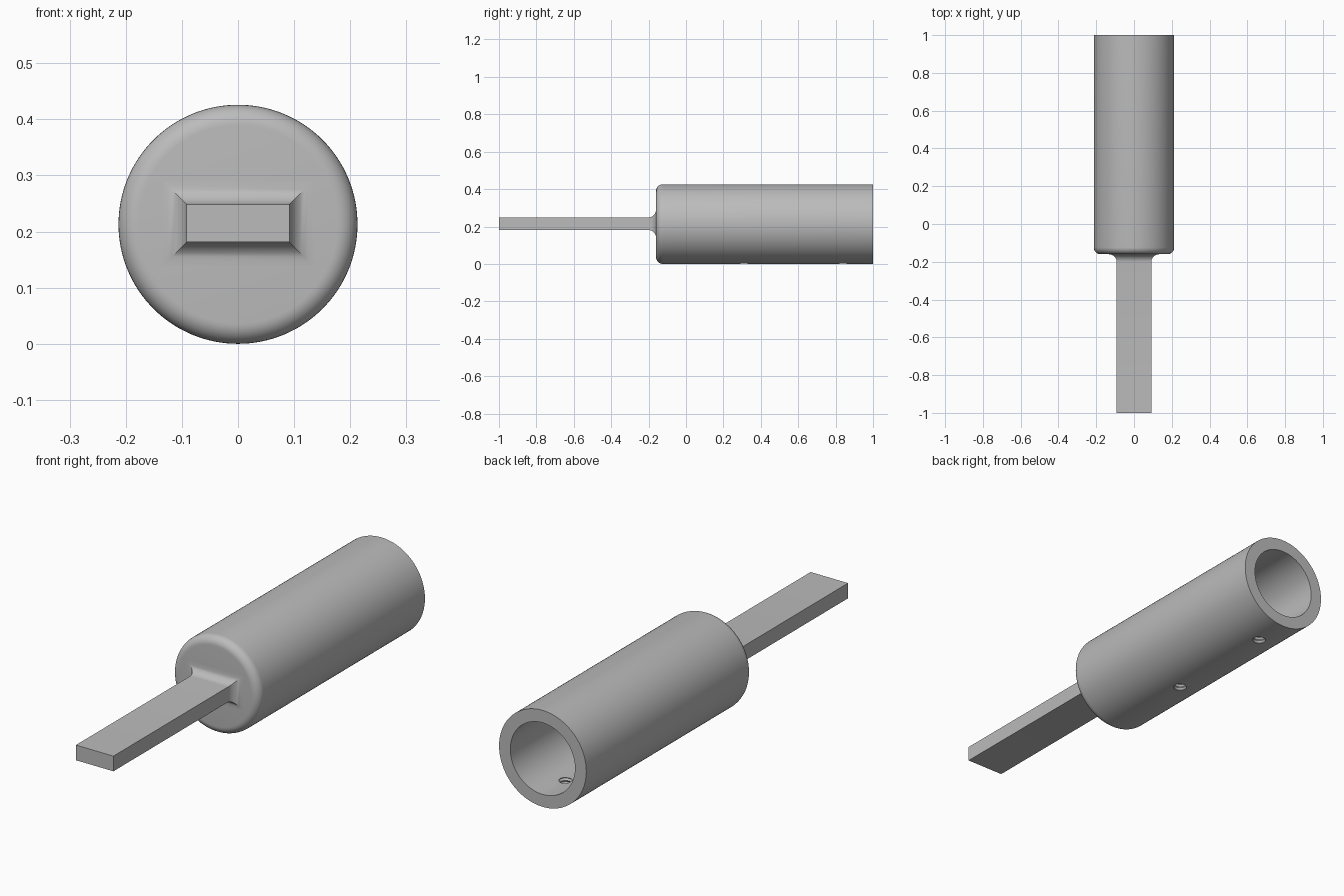
import bpy, bmesh, math
from mathutils import Vector, Matrix

cube = bpy.data.objects.get("Cube")
if cube:
    bpy.data.objects.remove(cube)

RADIUS, BORE, AXIS_Z = 0.213, 0.158, 0.213
FRONT, BACK, BORE_END = -0.16, 1.0, 0.15
ROUND, FILLET = 0.036, 0.042
BAR_W, BAR_H, BAR_Z = 0.0915, 0.0335, 0.215

grey = bpy.data.materials.new("metal grey")
grey.use_nodes = True
grey.diffuse_color = (0.5, 0.5, 0.5, 1)
grey.node_tree.nodes["Principled BSDF"].inputs["Base Color"].default_value = (0.5, 0.5, 0.5, 1)


def finish(name, bm):
    bmesh.ops.recalc_face_normals(bm, faces=bm.faces)
    mesh = bpy.data.meshes.new(name)
    bm.to_mesh(mesh)
    bm.free()
    mesh.materials.append(grey)
    obj = bpy.data.objects.new(name, mesh)
    bpy.context.collection.objects.link(obj)
    return obj


def lathe(name, profile, steps):
    """Revolve (radius, height) points about z into a closed solid."""
    bm = bmesh.new()
    verts = [bm.verts.new((r, 0, h)) for r, h in profile]
    edges = [bm.edges.new(pair) for pair in zip(verts, verts[1:])]
    bmesh.ops.spin(bm, geom=verts + edges, cent=(0, 0, 0), axis=(0, 0, 1),
                   angle=math.tau, steps=steps, use_duplicate=False)
    bmesh.ops.remove_doubles(bm, verts=bm.verts, dist=0.0001)
    return finish(name, bm)


def smooth(obj):
    bpy.ops.object.select_all(action='DESELECT')
    obj.select_set(True)
    bpy.context.view_layer.objects.active = obj
    bpy.ops.object.shade_smooth_by_angle(angle=math.radians(30))


# Sleeve: rounded closed front, open bore at the back
arc = [i * math.pi / 16 for i in range(9)]
profile = [(0, FRONT)]
profile += [(RADIUS - ROUND + ROUND * math.sin(a), FRONT + ROUND - ROUND * math.cos(a)) for a in arc]
profile += [(RADIUS, BACK), (BORE, BACK), (BORE, BORE_END), (0, BORE_END)]
sleeve = lathe("sleeve", profile, 128)
sleeve.data.transform(Matrix.Translation((0, 0, AXIS_Z)) @ Matrix.Rotation(-math.pi / 2, 4, 'X'))

# Two threaded screw holes through the underside
ridges = [(0.030 if i % 2 else 0.024, -0.02 + i * 0.008) for i in range(16)]
for n, y in enumerate((0.31, 0.84)):
    cutter = lathe(f"screw_hole_cutter_{n + 1}", [(0, -0.02)] + ridges + [(0, 0.1)], 32)
    cutter.location = (0, y, 0)
    cutter.hide_render = True
    cutter.hide_viewport = True
    cut = sleeve.modifiers.new("screw hole", 'BOOLEAN')
    cut.operation, cut.solver, cut.object = 'DIFFERENCE', 'EXACT', cutter

# Bake the holes so that the shading follows the cut surface
bpy.context.view_layer.update()
baked = bpy.data.meshes.new_from_object(sleeve.evaluated_get(bpy.context.evaluated_depsgraph_get()))
sleeve.modifiers.clear()
sleeve.data = baked
for obj in [o for o in bpy.data.objects if o.name.startswith("screw_hole_cutter")]:
    bpy.data.objects.remove(obj)
smooth(sleeve)

# Flat tang: rectangular rings that flare into the sleeve with a mitred fillet
rings = [(-1.0, 0)]
rings += [(FRONT - FILLET + FILLET * math.sin(a), FILLET * (1 - math.cos(a))) for a in arc]
rings.append((FRONT + 0.02, FILLET))
bm = bmesh.new()
loops = []
for y, grow in rings:
    w, h = BAR_W + grow, BAR_H + grow
    loops.append([bm.verts.new((sx * w, y, BAR_Z + sz * h))
                  for sx, sz in ((-1, -1), (1, -1), (1, 1), (-1, 1))])
for a, b in zip(loops, loops[1:]):
    for i in range(4):
        j = (i + 1) % 4
        bm.faces.new((a[i], a[j], b[j], b[i]))
bm.faces.new(loops[0])
bm.faces.new(loops[-1])
smooth(finish("tang", bm))
